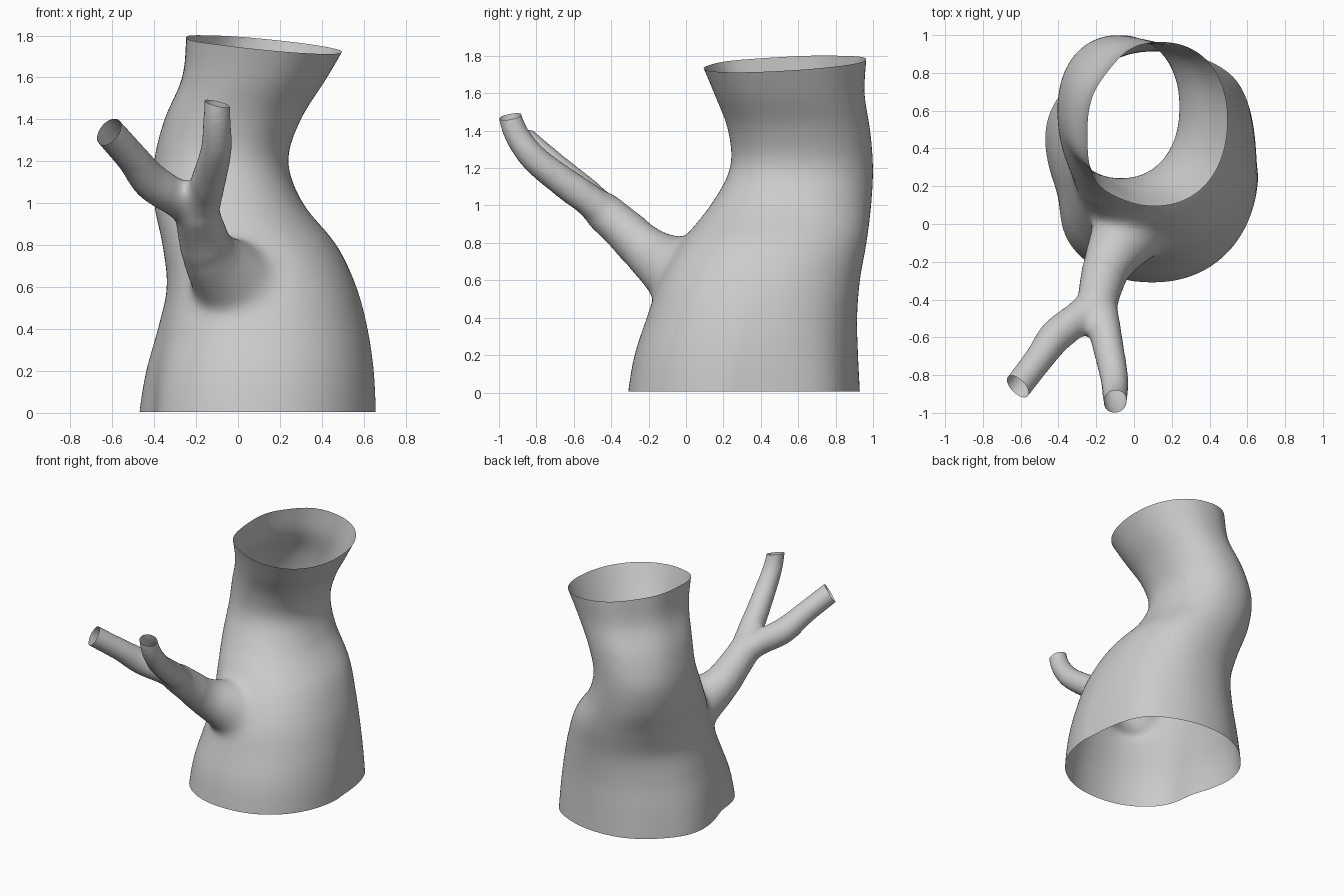
import bpy, bmesh, math
from mathutils import Vector

if "Cube" in bpy.data.objects:
    bpy.data.objects.remove(bpy.data.objects["Cube"])


def spline(pts, steps):
    """Catmull-Rom through tuples of any length."""
    out = []
    for i in range(len(pts) - 1):
        p0, p1, p2, p3 = (pts[max(i - 1, 0)], pts[i], pts[i + 1],
                          pts[min(i + 2, len(pts) - 1)])
        for s in range(steps):
            t = s / steps
            out.append([0.5 * (2 * b + (c - a) * t + (2 * a - 5 * b + 4 * c - d) * t * t
                               + (3 * b - a - 3 * c + d) * t ** 3)
                        for a, b, c, d in zip(p0, p1, p2, p3)])
    out.append(list(pts[-1]))
    return out


def loft(name, rings):
    """Closed solid from a list of point rings."""
    bm = bmesh.new()
    rows = [[bm.verts.new(p) for p in ring] for ring in rings]
    n = len(rows[0])
    for a, b in zip(rows, rows[1:]):
        for i in range(n):
            j = (i + 1) % n
            bm.faces.new((a[i], a[j], b[j], b[i]))
    bm.faces.new(rows[0])
    bm.faces.new(rows[-1])
    bmesh.ops.recalc_face_normals(bm, faces=bm.faces)
    me = bpy.data.meshes.new(name)
    bm.to_mesh(me)
    bm.free()
    ob = bpy.data.objects.new(name, me)
    bpy.context.collection.objects.link(ob)
    return ob


def branch(name, pts):
    path = spline(pts, 6)
    rings = []
    for i, p in enumerate(path):
        t = (Vector(path[min(i + 1, len(path) - 1)][:3]) - Vector(path[max(i - 1, 0)][:3])).normalized()
        u = t.cross(Vector((1, 0, 0))).normalized()
        v = t.cross(u)
        c, r = Vector(p[:3]), p[3]
        rings.append([c + r * (u * math.cos(a) + v * math.sin(a))
                      for a in (math.tau * k / 32 for k in range(32))])
    return loft(name, rings)


# Trunk: z, x min, x max, y min, y max
levels = [(-0.2, -0.48, 0.66, -0.33, 0.94), (0.0, -0.47, 0.66, -0.31, 0.93),
          (0.2, -0.44, 0.65, -0.275, 0.92), (0.4, -0.385, 0.62, -0.21, 0.915),
          (0.6, -0.34, 0.565, -0.14, 0.93), (0.8, -0.36, 0.47, -0.03, 0.965),
          (1.0, -0.40, 0.31, 0.13, 0.99), (1.2, -0.40, 0.24, 0.235, 1.0),
          (1.4, -0.35, 0.30, 0.225, 0.985), (1.6, -0.265, 0.425, 0.15, 0.955),
          (1.8, -0.245, 0.54, 0.065, 0.965), (2.0, -0.24, 0.64, -0.02, 0.97)]

# Hollows (+) and bulges (-): angle, depth, width
root_waves = ((3.4, 0.09, 0.28), (2.75, -0.04, 0.3), (0.1, 0.02, 0.25), (0.75, -0.045, 0.3))
rim_waves = ((3.75, -0.08, 0.35), (2.4, 0.05, 0.35))


def trunk_ring(z, x0, x1, y0, y1):
    low = max(0, 1 - max(z, 0) / 0.6)
    high = min(1, max(0, (z - 1.2) / 0.4))
    ring = []
    for k in range(80):
        a = math.tau * k / 80
        c, s = math.cos(a), math.sin(a)
        dent = sum(w * d * math.exp(-((a - b) / q) ** 2)
                   for w, waves in ((low, root_waves), (high, rim_waves)) for b, d, q in waves)
        px = math.copysign(abs(c) ** 0.92, c) * (1 - dent)
        py = math.copysign(abs(s) ** 0.92, s) * (1 - dent)
        ring.append(((x0 + x1) / 2 + (x1 - x0) / 2 * px, (y0 + y1) / 2 + (y1 - y0) / 2 * py, z))
    return ring


trunk = loft("tree_stump", [trunk_ring(*l) for l in spline(levels, 6)])

# Limb with flared foot, and the two twigs of its fork: x, y, z, radius
parts = [
    branch("limb", [(0.08, 0.18, 0.49, 0.27), (0.025, 0.05, 0.57, 0.24), (-0.055, -0.07, 0.66, 0.185),
                    (-0.132, -0.2, 0.75, 0.138), (-0.175, -0.33, 0.87, 0.115), (-0.2, -0.45, 0.975, 0.105),
                    (-0.215, -0.5, 1.02, 0.085)]),
    branch("left_twig", [(-0.19, -0.38, 0.92, 0.085), (-0.27, -0.48, 1.01, 0.09), (-0.41, -0.59, 1.1, 0.09),
                         (-0.5, -0.71, 1.21, 0.078), (-0.615, -0.86, 1.34, 0.075), (-0.69, -0.95, 1.42, 0.075)]),
    branch("right_twig", [(-0.19, -0.38, 0.92, 0.09), (-0.165, -0.52, 1.03, 0.09), (-0.135, -0.66, 1.13, 0.082),
                          (-0.105, -0.81, 1.25, 0.075), (-0.1, -0.9, 1.37, 0.068), (-0.1, -0.94, 1.475, 0.063),
                          (-0.1, -0.955, 1.58, 0.063)])]

# Fuse everything into one skin
for p in parts:
    m = trunk.modifiers.new("join", 'BOOLEAN')
    m.operation, m.solver, m.object = 'UNION', 'EXACT', p
m = trunk.modifiers.new("skin", 'REMESH')
m.mode, m.voxel_size = 'VOXEL', 0.015
dg = bpy.context.evaluated_depsgraph_get()
trunk.data = bpy.data.meshes.new_from_object(trunk.evaluated_get(dg))
trunk.modifiers.clear()
for p in parts:
    bpy.data.objects.remove(p)

bm = bmesh.new()
bm.from_mesh(trunk.data)


def soften(rounds, centre=None, radius=0):
    vs = [v for v in bm.verts if centre is None or (v.co - Vector(centre)).length < radius]
    for _ in range(rounds):
        bmesh.ops.smooth_vert(bm, verts=vs, factor=0.5, use_axis_x=True, use_axis_y=True, use_axis_z=True)


# Soft blends at the limb foot and the fork
soften(25, (-0.04, -0.06, 0.68), 0.31)
soften(14, (-0.22, -0.52, 1.04), 0.14)
soften(6)


def cut(co, no, reach=None):
    """Open an end by slicing off what lies beyond a plane."""
    co = Vector(co)
    fs = [f for f in bm.faces if reach is None or (f.calc_center_median() - co).length < reach]
    geom = list({v for f in fs for v in f.verts}) + list({e for f in fs for e in f.edges}) + fs
    bmesh.ops.bisect_plane(bm, geom=geom, dist=1e-5, plane_co=co, plane_no=Vector(no).normalized(),
                           clear_outer=True)


# Open ends
cut((0, 0, 0.005), (0, 0, -1))
cut((0.125, 0.52, 1.757), (0.1, -0.06, 1))
cut((-0.615, -0.86, 1.34), (-0.62, -0.6, 0.5), 0.22)
cut((-0.1, -0.94, 1.475), (0.25, -0.2, 1), 0.22)

for f in bm.faces:
    f.smooth = True
bm.to_mesh(trunk.data)
bm.free()
